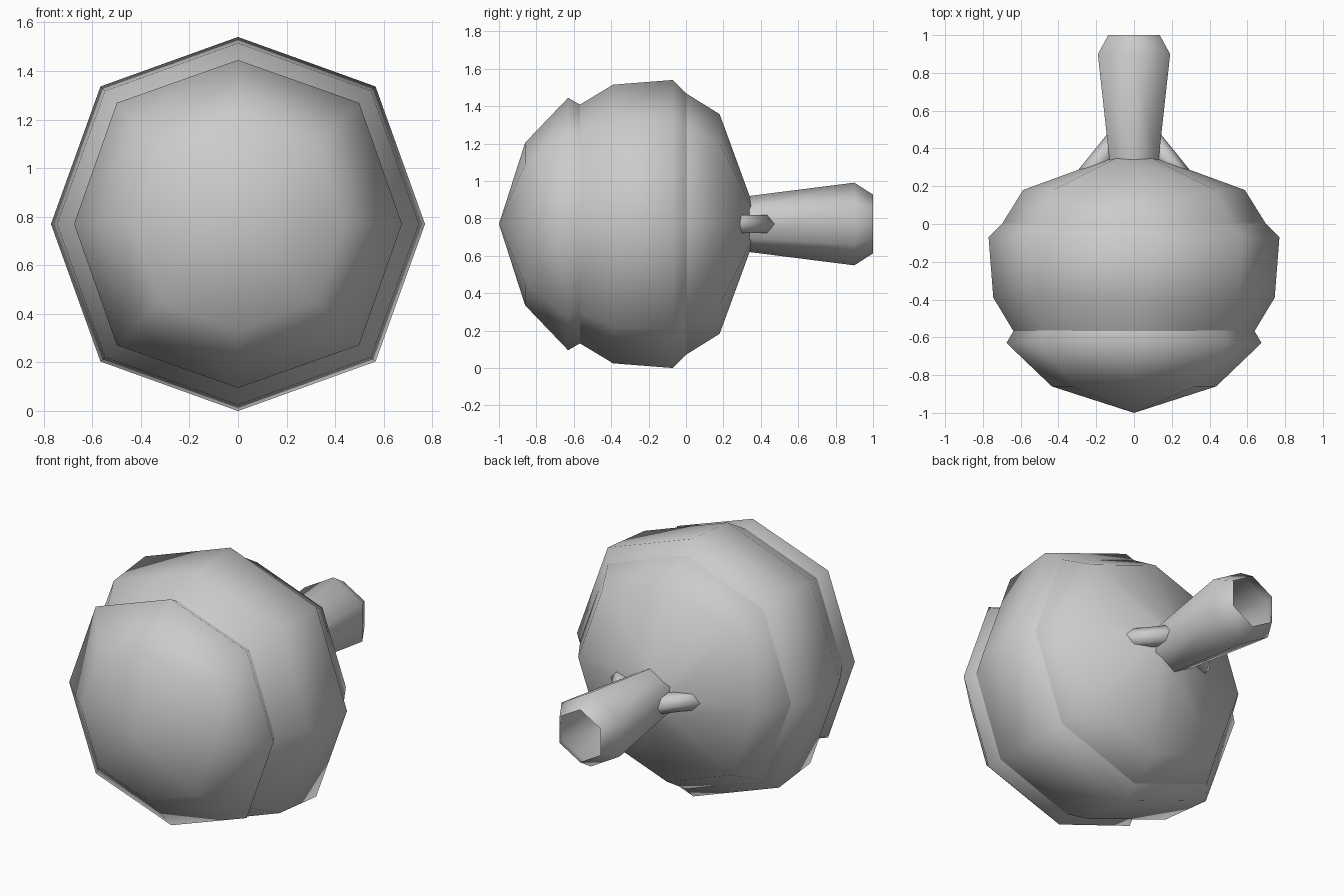
import bpy
import bmesh
import math
from mathutils import Vector

cube = bpy.data.objects.get("Cube")
if cube:
    bpy.data.objects.remove(cube, do_unlink=True)

CENTRE_Z = 0.77

grey = bpy.data.materials.new("plain_grey")
grey.use_nodes = True
grey.diffuse_color = (0.6, 0.6, 0.6, 1)
grey.node_tree.nodes["Principled BSDF"].inputs["Base Color"].default_value = (0.6, 0.6, 0.6, 1)


def lathe(name, profile, sides, start=Vector((0, 0, CENTRE_Z)), axis=Vector((0, 1, 0)),
          turn=0.0, bulge=1.0):
    """Sweep (distance along axis, radius) points round a level axis."""
    side = axis.cross(Vector((0, 0, 1))).normalized()
    up = Vector((0, 0, 1))
    bm = bmesh.new()
    rings = []
    for along, radius in profile:
        if radius == 0:
            rings.append([bm.verts.new(start + axis * along)])
            continue
        ring = []
        for k in range(sides):
            a = turn + math.tau * k / sides
            r = radius * (bulge if k % 2 else 1)
            ring.append(bm.verts.new(start + axis * along
                                     + (side * math.cos(a) + up * math.sin(a)) * r))
        rings.append(ring)
    for a, b in zip(rings, rings[1:]):
        for k in range(sides):
            n = (k + 1) % sides
            corners = [a[k % len(a)], a[n % len(a)], b[n % len(b)], b[k % len(b)]]
            bm.faces.new(list(dict.fromkeys(corners)))
    bmesh.ops.recalc_face_normals(bm, faces=bm.faces)
    mesh = bpy.data.meshes.new(name)
    bm.to_mesh(mesh)
    bm.free()
    mesh.materials.append(grey)
    mesh.shade_smooth()
    obj = bpy.data.objects.new(name, mesh)
    bpy.context.collection.objects.link(obj)
    return obj


# Ball made of three overlapping eight-sided shells
lathe("front_cap", [(-1, 0), (-0.86, 0.435), (-0.63, 0.675), (-0.45, 0.57)], 8, bulge=1.045)
lathe("middle_shell", [(-0.68, 0.57), (-0.39, 0.745), (-0.07, 0.77), (0.02, 0.68)], 8, bulge=1.04)
lathe("rear_shell", [(-0.3, 0.66), (-0.05, 0.73), (0.18, 0.587), (0.34, 0.15), (0.395, 0)],
      8, bulge=1.04)

# Open six-sided tail pipe, points up and down
lathe("tail_pipe", [(0.3, 0.145), (0.9, 0.221), (1.0, 0.157)], 6, turn=math.pi / 2)

# Slanted struts bracing the pipe against the ball
for label, s in (("left", 1), ("right", -1)):
    foot = Vector((0.31 * s, 0.18, CENTRE_Z))
    top = Vector((0.09 * s, 0.453, CENTRE_Z))
    length = (top - foot).length
    lathe(label + "_strut", [(0, 0), (0, 0.055), (length, 0.055), (length, 0)], 6,
          foot, (top - foot).normalized())
